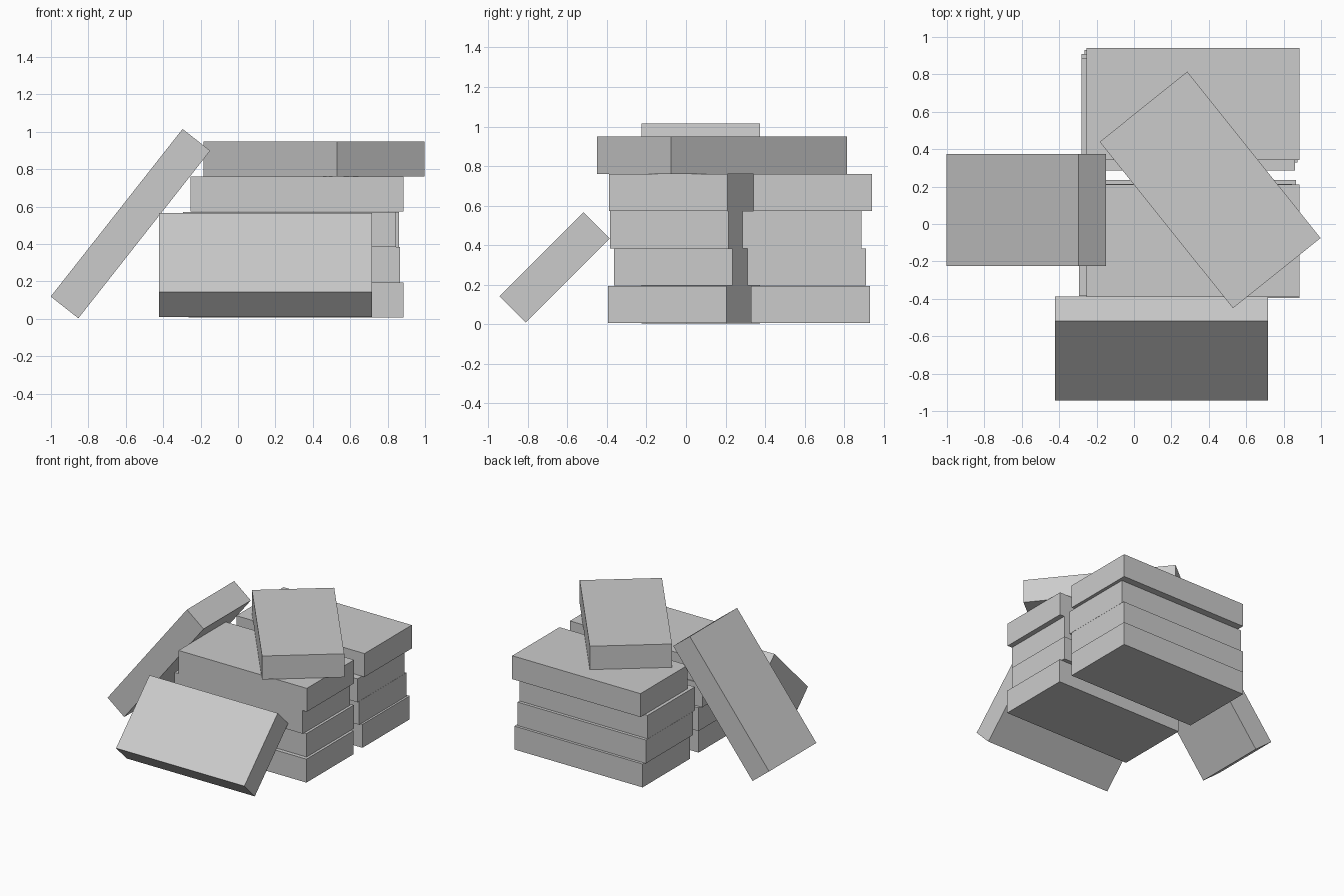
import bpy
from math import radians

cube = bpy.data.objects.get("Cube")
if cube:
    bpy.data.objects.remove(cube, do_unlink=True)

LENGTH, DEPTH, HEIGHT = 1.14, 0.6, 0.188

# Plain grey for every block
grey = bpy.data.materials.new("light_grey")
grey.use_nodes = True
colour = (0.6, 0.6, 0.6, 1)
grey.diffuse_color = colour
grey.node_tree.nodes["Principled BSDF"].inputs["Base Color"].default_value = colour


def block(name, centre, rotation=(0, 0, 0)):
    bpy.ops.mesh.primitive_cube_add(size=1)
    ob = bpy.context.object
    ob.name = name
    for v in ob.data.vertices:
        v.co.x *= LENGTH
        v.co.y *= DEPTH
        v.co.z *= HEIGHT
    ob.location = centre
    ob.rotation_euler = [radians(a) for a in rotation]
    ob.data.materials.append(grey)
    return ob


# Two stacks, bottom to top, each block slightly shifted (x, y)
stacks = {
    "front": [(0.315, -0.095), (0.295, -0.065), (0.275, -0.085), (0.315, -0.09)],
    "back": [(0.305, 0.63), (0.29, 0.61), (0.29, 0.587), (0.315, 0.642)],
}
for side, offsets in stacks.items():
    for i, (x, y) in enumerate(offsets):
        block(f"{side}_stack_block_{i + 1}", (x, y, 0.1 + i * 0.189))

# Block lying askew across both stacks
block("top_block", (0.407, 0.182, 0.855), (0, 0, -51.3))

# Blocks leaning against the pile
block("front_leaning_block", (0.147, -0.665, 0.288), (45, 0, 0))
block("side_leaning_block", (-0.575, 0.075, 0.509), (0, -51.8, 0))
